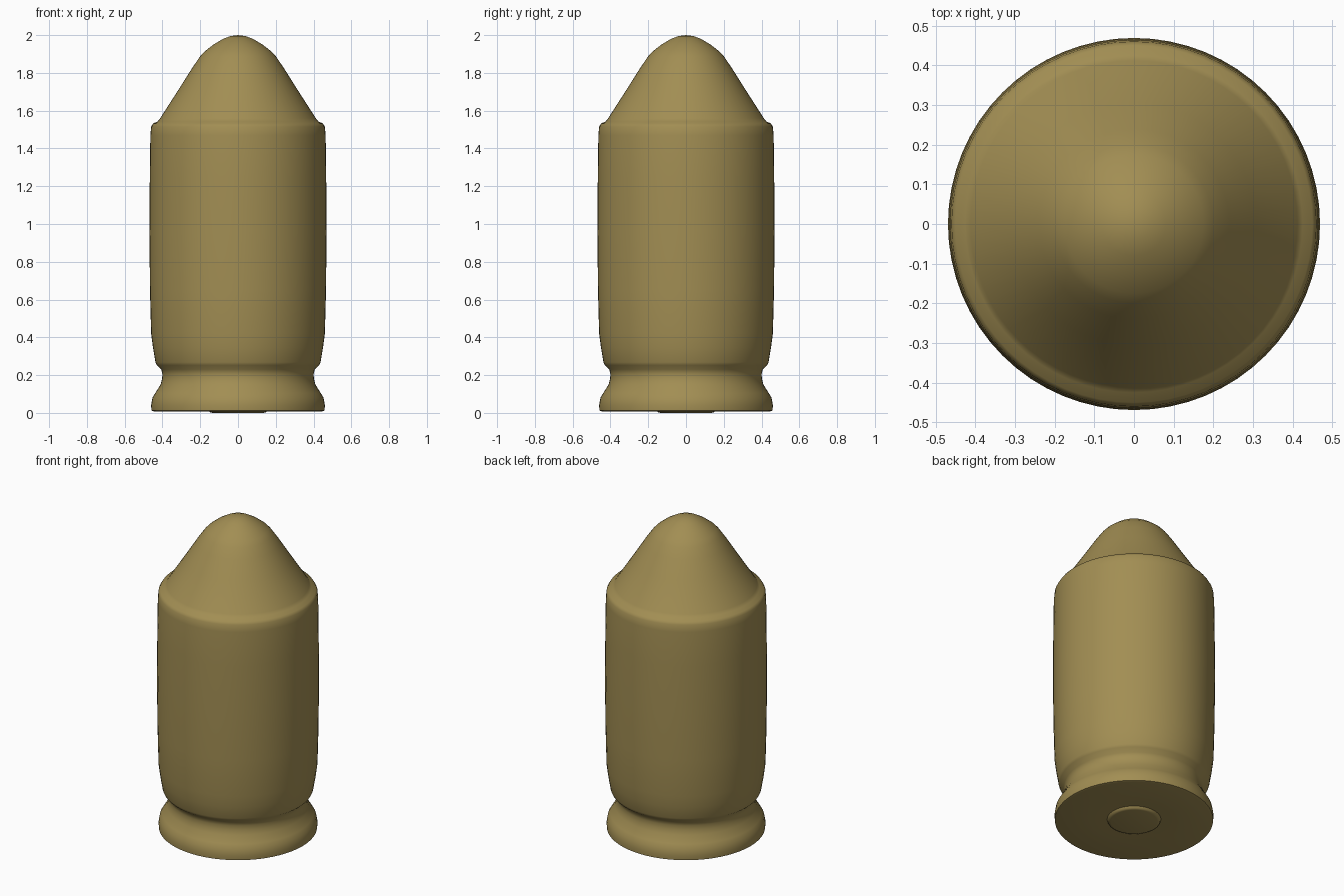
import bpy, math

if "Cube" in bpy.data.objects:
    bpy.data.objects.remove(bpy.data.objects["Cube"])

brass = bpy.data.materials.new("brass")
brass.diffuse_color = (0.36, 0.27, 0.087, 1)
brass.use_nodes = True
brass.node_tree.nodes["Principled BSDF"].inputs["Base Color"].default_value = brass.diffuse_color


def lathe(name, profile, sides=64):
    """Spin a (radius, z) profile about z; zero radius makes a pole."""
    verts, rings, faces = [], [], []
    for r, z in profile:
        if r == 0:
            rings.append([len(verts)] * sides)
            verts.append((0, 0, z))
        else:
            rings.append(list(range(len(verts), len(verts) + sides)))
            for i in range(sides):
                a = 2 * math.pi * i / sides
                verts.append((r * math.cos(a), r * math.sin(a), z))
    for lo, hi in zip(rings, rings[1:]):
        for i in range(sides):
            j = (i + 1) % sides
            faces.append(list(dict.fromkeys((lo[i], lo[j], hi[j], hi[i]))))
    me = bpy.data.meshes.new(name)
    me.from_pydata(verts, [], faces)
    me.materials.append(brass)
    ob = bpy.data.objects.new(name, me)
    bpy.context.collection.objects.link(ob)
    bpy.context.view_layer.objects.active = ob
    ob.select_set(True)
    bpy.ops.object.shade_smooth_by_angle(angle=math.radians(50))
    ob.select_set(False)
    return ob


# Case, rim and pointed tip as one continuous turned body
lathe("cartridge_body", [
    (0, 0.015), (0.2, 0.015), (0.445, 0.008), (0.458, 0.012), (0.46, 0.04),
    (0.453, 0.08), (0.438, 0.105), (0.41, 0.15), (0.402, 0.18), (0.40, 0.205),
    (0.406, 0.23), (0.43, 0.252), (0.437, 0.268), (0.45, 0.345), (0.46, 0.42),
    (0.466, 0.65), (0.469, 0.95), (0.467, 1.25), (0.464, 1.47), (0.46, 1.515),
    (0.45, 1.532), (0.425, 1.543), (0.412, 1.56), (0.306, 1.725),
    (0.24, 1.83), (0.2, 1.888), (0.175, 1.915), (0.13, 1.95),
    (0.08, 1.98), (0.04, 1.995), (0, 2.0)])

# Slightly raised primer in the base
lathe("primer", [(0, 0), (0.135, 0), (0.15, 0.004), (0.158, 0.02)])
